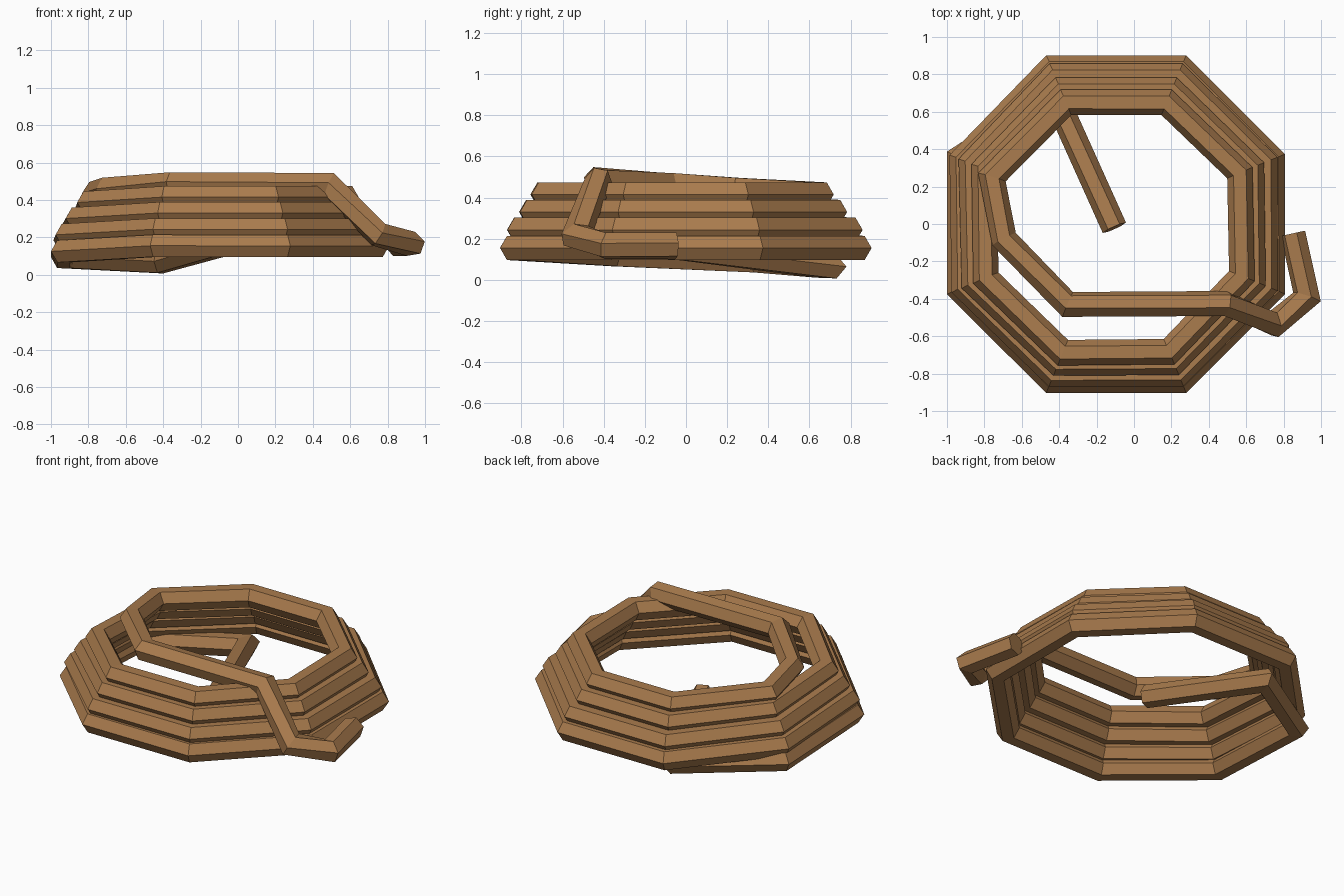
import bpy, bmesh, math
from mathutils import Vector

if "Cube" in bpy.data.objects:
    bpy.data.objects.remove(bpy.data.objects["Cube"])

R, SIDES, CX = 0.068, 6, -0.095
T = math.tan(math.pi / 8)


def corner(i, a, z):
    """Octagon corner i (counter-clockwise from front left) at apothem a."""
    ang = math.radians(-112.5 + 45 * i)
    c = a / math.cos(math.pi / 8)
    return Vector((CX + c * math.cos(ang), c * math.sin(ang), z))


# Loose start inside the coil, then the ramp up on the left side
path = [Vector(p) for p in [(-0.105, -0.02, 0.155), (-0.42, 0.68, 0.068),
                            (-0.932, 0.35, 0.095), (-0.932, -0.347, 0.125)]]

# Four turns: level round the front, right and back, rising on the left
front = [0.836, 0.802, 0.743, 0.688]
back = [0.834, 0.79, 0.715, 0.65]
level = [0.155, 0.243, 0.33, 0.415]
for k in range(4):
    for i in range(6):
        t = max(0, min(1, (i - 0.5) / 3.5))
        path.append(corner(i, front[k] + (back[k] - front[k]) * t, level[k]))
    if k < 3:
        for i, t in ((6, 1 / 3), (7, 2 / 3)):
            path.append(corner(i, back[k] + (front[k + 1] - back[k]) * t,
                               level[k] + (level[k + 1] - level[k]) * t))

# Loose end crossing over the top and dropping down outside the coil
loose = len(path) + 2
path += [Vector(p) for p in [(-0.76, 0.25, 0.437), (-0.695, -0.08, 0.46),
                             (-0.355, -0.43, 0.483), (0.49, -0.425, 0.48),
                             (0.75, -0.535, 0.215), (0.925, -0.39, 0.165),
                             (0.85, -0.05, 0.165)]]

# Sweep a hexagon along the path with mitred corners
bm = bmesh.new()
rings = []
up_axis = Vector((0, 0, 1))
for j, p in enumerate(path):
    d1 = (p - path[j - 1]).normalized() if j else (path[1] - p).normalized()
    d2 = (path[j + 1] - p).normalized() if j < len(path) - 1 else d1
    tan = (d1 + d2).normalized()
    side = tan.cross(up_axis).normalized()
    up = side.cross(tan)
    bend = (d2 - d1).normalized()
    stretch = 1 / max(0.5, tan.dot(d1)) - 1
    roll = 0.22 if j >= loose else 0
    ring = []
    for s in range(SIDES):
        a = 2 * math.pi * s / SIDES + roll
        o = (side * math.cos(a) + up * math.sin(a)) * R
        o += bend * (o.dot(bend) * stretch)
        ring.append(bm.verts.new(p + o))
    rings.append(ring)
for r0, r1 in zip(rings, rings[1:]):
    for s in range(SIDES):
        n = (s + 1) % SIDES
        bm.faces.new((r0[s], r0[n], r1[n], r1[s]))
bm.faces.new(rings[0])
bm.faces.new(rings[-1])
bmesh.ops.recalc_face_normals(bm, faces=bm.faces[:])

mesh = bpy.data.meshes.new("rope_coil")
bm.to_mesh(mesh)
bm.free()
rope = bpy.data.objects.new("rope_coil", mesh)
bpy.context.collection.objects.link(rope)

mat = bpy.data.materials.new("rope_brown")
mat.diffuse_color = (0.40, 0.20, 0.075, 1)
mat.use_nodes = True
mat.node_tree.nodes["Principled BSDF"].inputs["Base Color"].default_value = mat.diffuse_color
mesh.materials.append(mat)
